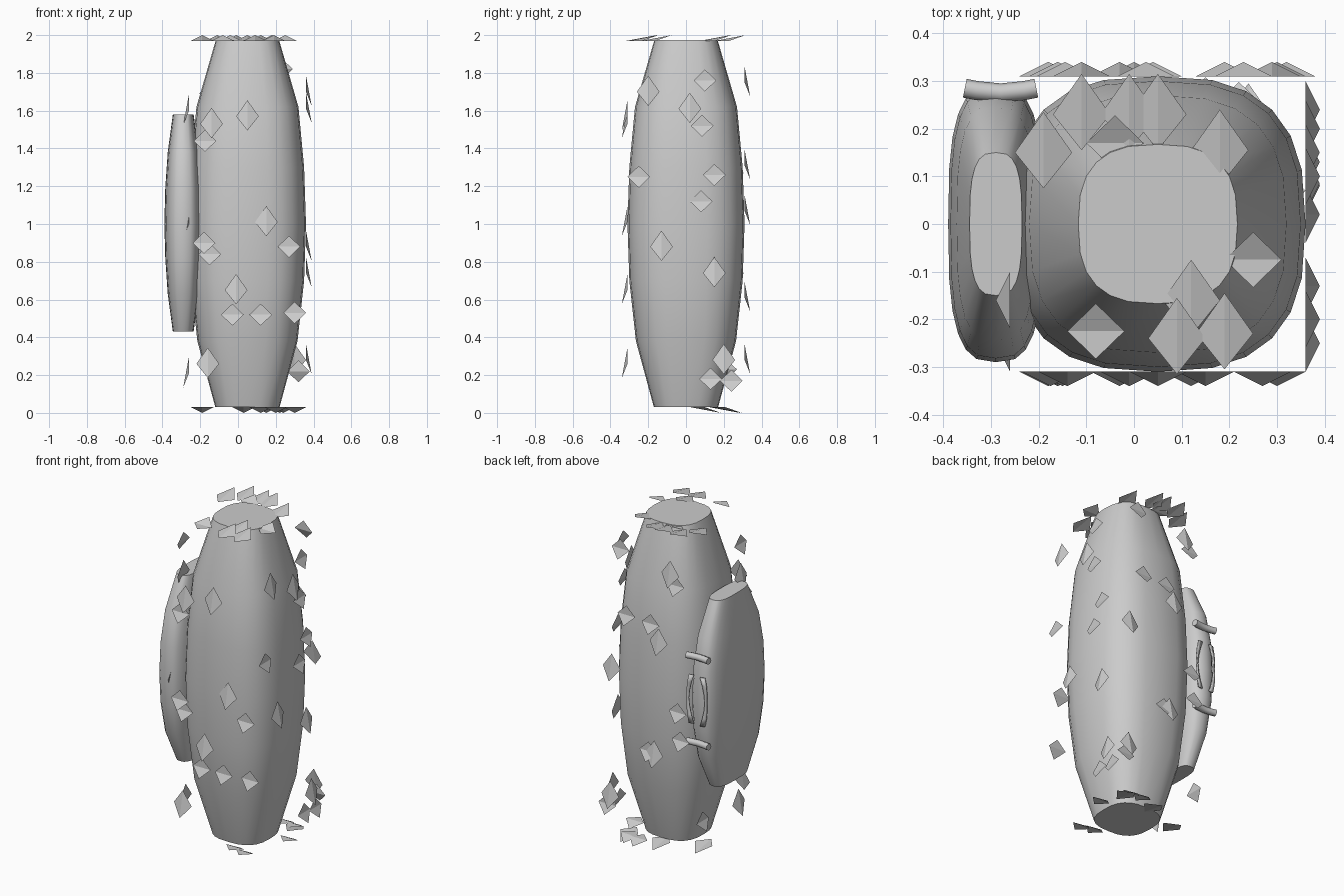
import bpy, bmesh, math
from mathutils import Vector

if "Cube" in bpy.data.objects:
    bpy.data.objects.remove(bpy.data.objects["Cube"])


def make(name, bm, smooth=True):
    me = bpy.data.meshes.new(name)
    bmesh.ops.recalc_face_normals(bm, faces=bm.faces)
    bm.to_mesh(me)
    bm.free()
    ob = bpy.data.objects.new(name, me)
    bpy.context.collection.objects.link(ob)
    for p in me.polygons:
        p.use_smooth = smooth
    return ob


def loft(name, cx, rings, power, n=24):
    """Stack of rounded-square rings (z, half x, half y) with flat caps."""
    bm = bmesh.new()
    loops = []
    for z, hx, hy in rings:
        loop = []
        for i in range(n):
            a = math.tau * i / n
            c, s = math.cos(a), math.sin(a)
            x = math.copysign(abs(c) ** (2 / power), c) * hx
            y = math.copysign(abs(s) ** (2 / power), s) * hy
            loop.append(bm.verts.new((cx + x, y, z)))
        loops.append(loop)
    for a, b in zip(loops, loops[1:]):
        for i in range(n):
            j = (i + 1) % n
            bm.faces.new((a[i], a[j], b[j], b[i]))
    bm.faces.new(loops[0])
    bm.faces.new(loops[-1])
    ob = make(name, bm)
    bpy.context.view_layer.objects.active = ob
    ob.select_set(True)
    bpy.ops.object.shade_smooth_by_angle(angle=math.radians(45))
    ob.select_set(False)
    return ob


# Barrel-like trunk
loft("trunk", 0.05, [(0.03, 0.17, 0.17), (0.38, 0.265, 0.265), (0.7, 0.3, 0.3),
                     (1.0, 0.31, 0.31), (1.3, 0.3, 0.3), (1.62, 0.27, 0.27),
                     (1.975, 0.167, 0.167)], 2.7)

# Side panel with bulging middle
loft("side_panel", -0.29, [(0.43, 0.055, 0.15), (0.63, 0.082, 0.245), (0.82, 0.095, 0.282),
                           (1.0, 0.1, 0.29), (1.19, 0.095, 0.282), (1.38, 0.082, 0.245),
                           (1.58, 0.055, 0.15)], 3)


# Hinge bars and edge clips on the back edge of the panel
def tube(name, pts, radius):
    cu = bpy.data.curves.new(name, 'CURVE')
    cu.dimensions = '3D'
    cu.bevel_depth = radius
    cu.bevel_resolution = 2
    cu.use_fill_caps = True
    sp = cu.splines.new('POLY')
    sp.points.add(len(pts) - 1)
    for p, co in zip(sp.points, pts):
        p.co = (*co, 1)
    ob = bpy.data.objects.new(name, cu)
    bpy.context.collection.objects.link(ob)


for z in (0.74, 1.27):
    tube("hinge_bar", [(-0.355, 0.285, z), (-0.33, 0.28, z), (-0.28, 0.275, z),
                       (-0.23, 0.28, z), (-0.205, 0.285, z)], 0.02)

for x, bow in ((-0.23, 0.012), (-0.33, -0.012)):
    bm = bmesh.new()
    prev = None
    for i in range(7):
        t = i / 3 - 1
        z, cx = 1.01 + 0.15 * t, x + bow * (1 - 2 * t * t)
        w = 0.006 + 0.009 * abs(t)
        row = [bm.verts.new((cx - w, 0.292, z)), bm.verts.new((cx + w, 0.298, z))]
        if prev:
            bm.faces.new((prev[0], prev[1], row[1], row[0]))
        prev = row
    ob = make("edge_clip", bm)
    ob.modifiers.new("thickness", 'SOLIDIFY').thickness = 0.008

# Folded diamond scales floating on the six box planes around the trunk
K, S = (0.085, -0.075), (0.058, -0.058)      # long and square scale


def scales(name, origin, u, v, out, items, lift_top=False):
    o, u, v, out = Vector(origin), Vector(u), Vector(v), Vector(out)
    bm = bmesh.new()
    for a, b, kind in items:
        hi, lo = kind
        c = o + u * a + v * b
        top, bottom = c + v * hi, c + v * lo
        if lift_top:
            top = top + out * 0.03
        else:
            bottom = bottom + out * 0.03
        left, right = c - u * 0.06, c + u * 0.06
        t, l, d, r = [bm.verts.new(p) for p in (top, left, bottom, right)]
        if kind is K:
            bm.faces.new((t, l, d))
            bm.faces.new((t, d, r))
        else:
            bm.faces.new((t, l, r))
            bm.faces.new((l, d, r))
    make(name, bm, smooth=False)


X, Y, Z = (1, 0, 0), (0, 1, 0), (0, 0, 1)
scales("front_scales", (0, -0.31, 0), X, Z, (0, -1, 0), [
    (0.05, 1.57, K), (-0.14, 1.53, K), (-0.175, 1.44, S), (0.15, 1.01, K),
    (-0.18, 0.9, S), (-0.15, 0.84, S), (0.27, 0.88, S), (-0.01, 0.65, K),
    (-0.03, 0.52, S), (0.12, 0.52, S), (0.3, 0.53, S), (-0.16, 0.26, K)])
scales("back_scales", (0, 0.31, 0), X, Z, Y, [
    (-0.11, 1.75, K), (-0.145, 1.69, S), (0.025, 1.41, S), (-0.03, 1.31, K),
    (0.19, 1.42, S), (-0.16, 0.91, S), (0.0, 0.61, K), (0.04, 0.62, S),
    (-0.18, 0.74, S), (0.23, 1.82, S), (0.29, 1.07, K), (0.3, 0.28, K), (0.32, 0.22, S)])
scales("right_scales", (0.36, 0, 0), Y, Z, X, [
    (-0.2, 1.7, K), (0.02, 1.61, K), (0.1, 1.76, S), (0.085, 1.52, S),
    (-0.25, 1.25, S), (0.15, 1.26, S), (0.08, 1.12, S), (-0.13, 0.88, K),
    (0.15, 0.74, K), (0.2, 0.28, K), (0.13, 0.18, S), (0.24, 0.17, S)])
scales("left_scales", (-0.26, 0, 0), Y, Z, (-1, 0, 0), [
    (-0.16, 1.8, S), (-0.16, 1.6, K), (-0.25, 1.0, K), (-0.14, 0.21, K), (0.21, 0.23, S)])
scales("top_scales", (0, 0, 1.97), X, Y, Z, [
    (-0.11, 0.23, K), (-0.01, 0.23, K), (0.05, 0.23, K), (-0.04, 0.17, S),
    (0.18, 0.155, K), (-0.19, 0.15, K), (0.25, -0.075, S), (-0.08, -0.225, S),
    (0.12, -0.16, K), (0.09, -0.24, K), (0.19, -0.23, K)], lift_top=True)
scales("bottom_scales", (0, 0, 0.03), X, Y, (0, 0, -1), [
    (0.3, 0.07, S), (0.24, 0.21, K), (0.15, 0.25, S), (0.03, 0.2, K),
    (0.12, -0.2, S), (-0.19, 0.1, K), (0.22, 0.24, S), (0.2, -0.22, S)], lift_top=True)
